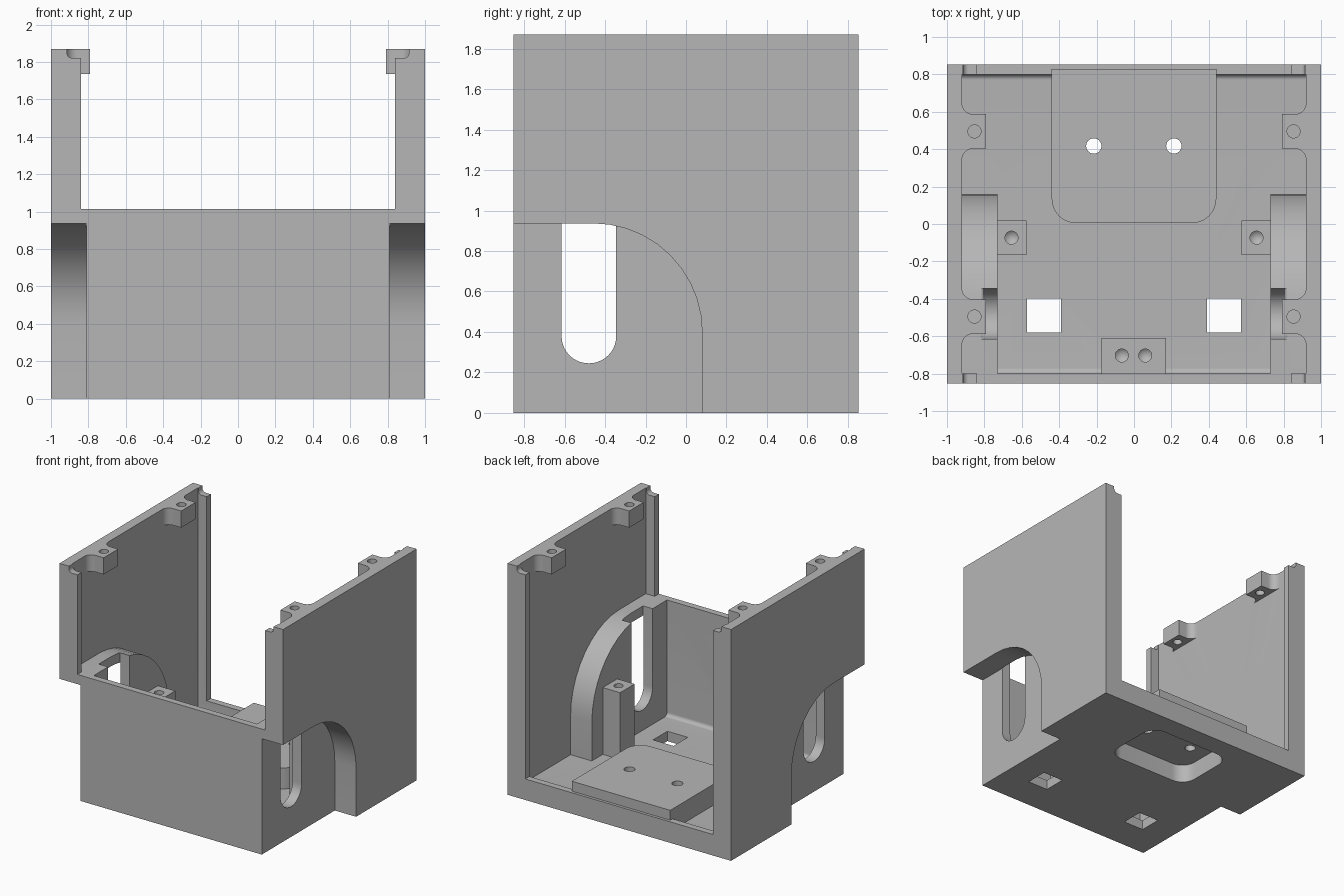
import bpy
import bmesh
from math import sin, cos, pi
from mathutils import Vector

if "Cube" in bpy.data.objects:
    bpy.data.objects.remove(bpy.data.objects["Cube"], do_unlink=True)

grey = bpy.data.materials.new("light_grey_plastic")
grey.use_nodes = True
COLOUR = (0.47, 0.47, 0.47, 1)
grey.diffuse_color = COLOUR
grey.node_tree.nodes["Principled BSDF"].inputs["Base Color"].default_value = COLOUR


def rounded(corners, steps=10):
    """Outline from (u, v, radius) right-angle corners."""
    out = []
    for i, (u, v, r) in enumerate(corners):
        p = Vector((u, v))
        if r == 0:
            out.append(p)
            continue
        d1 = (Vector(corners[i - 1][:2]) - p).normalized()
        d2 = (Vector(corners[(i + 1) % len(corners)][:2]) - p).normalized()
        c = p + (d1 + d2) * r
        for k in range(steps + 1):
            t = k / steps * pi / 2
            out.append(c - (d2 * cos(t) + d1 * sin(t)) * r)
    return out


def make_object(name, bm):
    bmesh.ops.recalc_face_normals(bm, faces=bm.faces)
    mesh = bpy.data.meshes.new(name)
    bm.to_mesh(mesh)
    bm.free()
    mesh.materials.append(grey)
    obj = bpy.data.objects.new(name, mesh)
    bpy.context.collection.objects.link(obj)
    return obj


def prism(name, corners, axis, lo, hi):
    """Extrude an outline along an axis."""
    place = {"x": lambda u, v, w: (w, u, v),
             "y": lambda u, v, w: (u, w, v),
             "z": lambda u, v, w: (u, v, w)}[axis]
    outline = rounded(corners)
    bm = bmesh.new()
    a = [bm.verts.new(place(u, v, lo)) for u, v in outline]
    b = [bm.verts.new(place(u, v, hi)) for u, v in outline]
    bm.faces.new(a)
    bm.faces.new(b)
    n = len(a)
    for i in range(n):
        j = (i + 1) % n
        bm.faces.new((a[i], a[j], b[j], b[i]))
    return make_object(name, bm)


def box(name, x, y, z):
    rect = [(x[0], y[0], 0), (x[1], y[0], 0), (x[1], y[1], 0), (x[0], y[1], 0)]
    return prism(name, rect, "z", *z)


def drill(name, x, y, r, top, bottom, tip=0.0):
    """Round hole cutter, with an optional conical tip."""
    bm = bmesh.new()
    rings = []
    for z in (top, bottom):
        rings.append([bm.verts.new((x + r * cos(k * pi / 12), y + r * sin(k * pi / 12), z))
                      for k in range(24)])
    apex = bm.verts.new((x, y, bottom - tip)) if tip else None
    bm.faces.new(rings[0])
    if not tip:
        bm.faces.new(rings[1])
    for k in range(24):
        j = (k + 1) % 24
        bm.faces.new((rings[0][k], rings[0][j], rings[1][j], rings[1][k]))
        if tip:
            bm.faces.new((rings[1][k], rings[1][j], apex))
    return make_object(name, bm)


def combine(tool, operation):
    mod = housing.modifiers.new(tool.name, "BOOLEAN")
    mod.operation = operation
    mod.solver = "EXACT"
    mod.object = tool
    bpy.context.view_layer.objects.active = housing
    bpy.ops.object.modifier_apply(modifier=mod.name)
    bpy.data.objects.remove(tool, do_unlink=True)


def add(tool):
    combine(tool, "UNION")


def cut(tool):
    combine(tool, "DIFFERENCE")


FLOOR, SILL, RIM, TOP = 0.08, 0.17, 1.015, 1.87

# Outer box, hollowed with softened floor edges
housing = box("housing", (-1, 1), (-0.853, 0.853), (0, TOP))
cut(prism("cavity", [(-0.8, 2, 0), (-0.8, FLOOR, 0.03), (0.8, FLOOR, 0.03), (0.8, 2, 0)],
          "x", -0.92, 0.92))

# Front and back openings, leaving narrow side lips
cut(box("front_opening", (-0.84, 0.84), (-1, -0.7), (RIM, 2)))
cut(box("back_opening", (-0.84, 0.84), (0.7, 1), (SILL, 2)))
cut(prism("lip_notch", [(-0.915, 2, 0), (-0.915, 1.82, 0.03), (0.915, 1.82, 0.03), (0.915, 2, 0)],
          "y", -1, 1))

for s in (-1, 1):
    # Arched wheel housing with an outer recess and an upright slot
    add(prism("arch_shell", [(-0.82, 0.04, 0), (-0.82, RIM, 0), (0.16, RIM, 0.62), (0.16, 0.04, 0)],
              "x", s * 0.73, s * 0.96))
    cut(prism("arch_recess", [(-1, -0.1, 0), (-1, 0.937, 0), (0.08, 0.937, 0.54), (0.08, -0.1, 0)],
              "x", s * 0.81, s * 1.1))
    cut(prism("arch_slot", [(-0.615, 1.1, 0), (-0.615, 0.245, 0.134), (-0.345, 0.245, 0.134),
                            (-0.345, 1.1, 0)], "x", s * 0.7, s * 0.815))

    # Screw post beside the arch
    add(box("side_post", (s * 0.575, s * 0.75), (-0.165, 0.02), (0.04, 0.62)))
    cut(drill("post_hole", s * 0.655, -0.073, 0.035, 0.7, 0.45, 0.03))

    # Screw tabs blended into the top of the wall
    for y in (-0.495, 0.495):
        tab = [(s * 0.96, y - 0.2, 0), (s * 0.92, y - 0.2, 0), (s * 0.92, y - 0.092, 0.06),
               (s * 0.79, y - 0.092, 0), (s * 0.79, y + 0.092, 0),
               (s * 0.92, y + 0.092, 0.06), (s * 0.92, y + 0.2, 0), (s * 0.96, y + 0.2, 0)]
        add(prism("screw_tab", tab, "z", 1.735, TOP))
        cut(drill("tab_hole", s * 0.853, y, 0.035, 2, 1.6))

    # Square window in the floor
    cut(box("floor_window", (s * 0.39, s * 0.573), (-0.58, -0.397), (-0.1, 0.2)))

# Front screw block
add(box("front_block", (-0.175, 0.17), (-0.82, -0.61), (0.04, 0.3)))
for x in (-0.065, 0.06):
    cut(drill("block_hole", x, -0.703, 0.035, 0.4, 0.18, 0.03))

# Raised pad with a pocket underneath and two through holes
add(prism("raised_pad", [(-0.44, 0.83, 0), (-0.44, 0.005, 0.13), (0.44, 0.005, 0.13), (0.44, 0.83, 0)],
          "z", 0.04, 0.25))
cut(prism("pad_pocket", [(-0.38, 0.68, 0.12), (-0.38, 0.15, 0.12), (0.38, 0.15, 0.12),
                         (0.38, 0.68, 0.12)], "z", -0.1, 0.15))
for x in (-0.215, 0.213):
    cut(drill("pad_hole", x, 0.417, 0.041, 0.4, 0.05))

# Smooth the curves and keep the edges crisp
bpy.ops.object.select_all(action="DESELECT")
housing.select_set(True)
bpy.context.view_layer.objects.active = housing
bpy.ops.object.shade_smooth_by_angle(angle=0.5)
